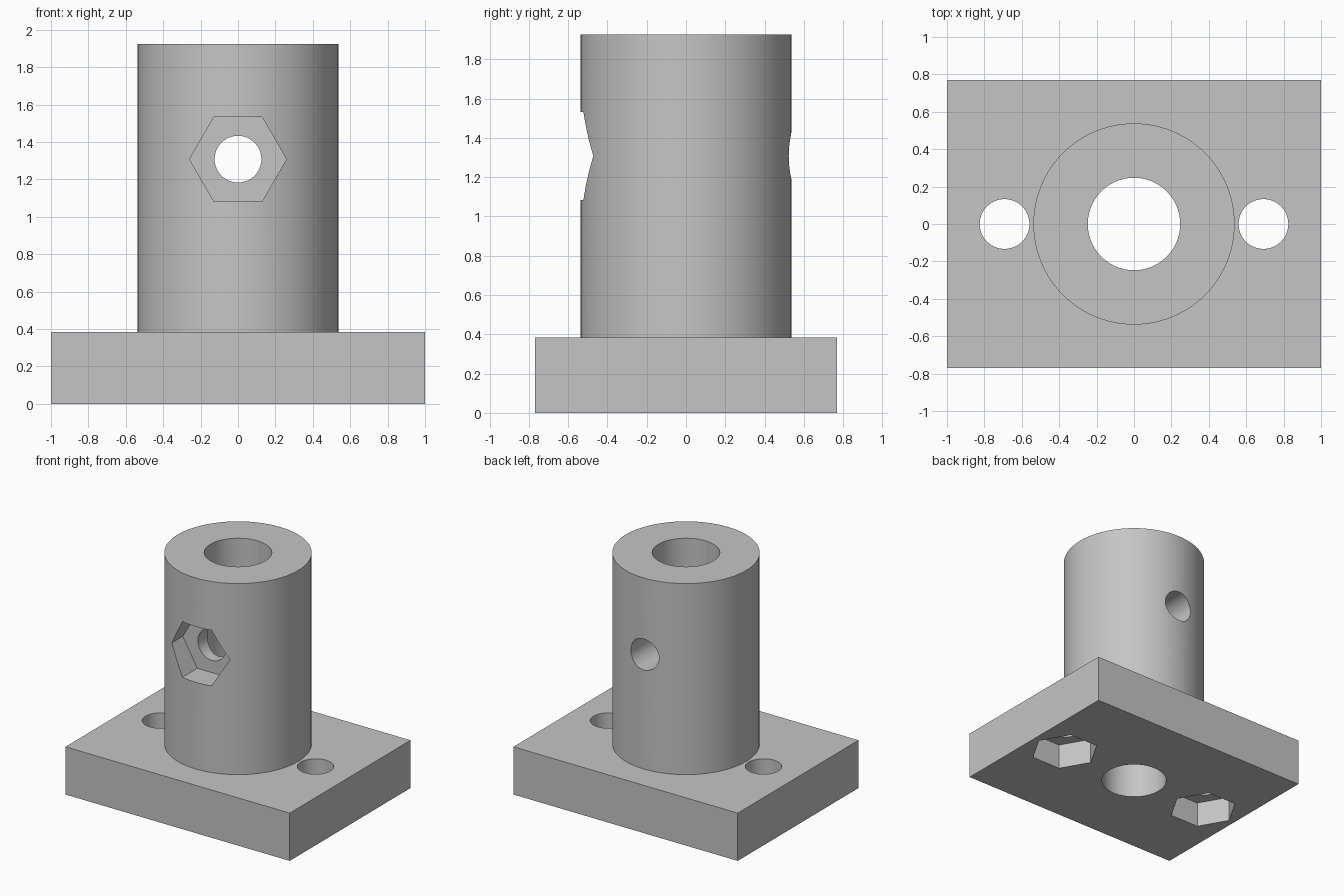
import bpy
import math

# Main dimensions
PLATE_X, PLATE_Y, PLATE_Z = 2.0, 1.538, 0.385
HEIGHT = 1.925
COLUMN_R, BORE_R = 0.538, 0.247
BOLT_X, BOLT_R = 0.692, 0.133
CROSS_Z, CROSS_R = 1.308, 0.125
NUT_R, NUT_DEPTH = 0.259, 0.205

default_cube = bpy.data.objects.get("Cube")
if default_cube:
    bpy.data.objects.remove(default_cube, do_unlink=True)

grey = bpy.data.materials.new("plain grey")
grey.use_nodes = True
colour = (0.56, 0.56, 0.56, 1.0)
grey.diffuse_color = colour
grey.node_tree.nodes["Principled BSDF"].inputs["Base Color"].default_value = colour


def prism(name, radius, start, end, sides=96, axis="Z"):
    """Round or hexagonal bar between two points on a straight axis."""
    middle = [(a + b) / 2 for a, b in zip(start, end)]
    turn = (math.pi / 2, 0, 0) if axis == "Y" else (0, 0, 0)
    # The first corner lies on +y, so hexagons are spun to point along x
    bpy.ops.mesh.primitive_cylinder_add(vertices=sides, radius=radius,
                                        depth=math.dist(start, end))
    ob = bpy.context.object
    ob.name = name
    ob.rotation_euler = (0, 0, math.pi / 2)
    bpy.ops.object.transform_apply(location=False, rotation=True, scale=False)
    ob.rotation_euler = turn
    ob.location = middle
    return ob


def combine(body, tool, operation):
    """Apply a boolean and throw the tool away."""
    tool.hide_render = True
    mod = body.modifiers.new(tool.name, "BOOLEAN")
    mod.operation = operation
    mod.solver = "EXACT"
    mod.object = tool
    bpy.context.view_layer.objects.active = body
    bpy.ops.object.modifier_apply(modifier=mod.name)
    bpy.data.objects.remove(tool, do_unlink=True)


# Flanged plate with the column fused on top
bpy.ops.mesh.primitive_cube_add(size=1, location=(0, 0, PLATE_Z / 2))
body = bpy.context.object
body.name = "flanged_column"
body.scale = (PLATE_X, PLATE_Y, PLATE_Z)
bpy.ops.object.transform_apply(location=True, rotation=False, scale=True)
combine(body, prism("column", COLUMN_R, (0, 0, PLATE_Z / 2), (0, 0, HEIGHT)), "UNION")

# Central bore
combine(body, prism("bore", BORE_R, (0, 0, -1), (0, 0, 3)), "DIFFERENCE")

# Bolt holes with nut pockets underneath
for side in (-1, 1):
    x = side * BOLT_X
    combine(body, prism("bolt_hole", BOLT_R, (x, 0, -1), (x, 0, 1), 64), "DIFFERENCE")
    combine(body, prism("nut_pocket", NUT_R, (x, 0, -1), (x, 0, NUT_DEPTH), 6), "DIFFERENCE")

# Cross hole through the column with a nut pocket at the front
combine(body, prism("cross_hole", CROSS_R, (0, -1, CROSS_Z), (0, 1, CROSS_Z), 64, "Y"),
        "DIFFERENCE")
combine(body, prism("front_pocket", NUT_R, (0, -1, CROSS_Z),
                    (0, NUT_DEPTH - COLUMN_R, CROSS_Z), 6, "Y"), "DIFFERENCE")

# Colour and shading
body.data.materials.clear()
body.data.materials.append(grey)
bpy.ops.object.select_all(action="DESELECT")
body.select_set(True)
bpy.context.view_layer.objects.active = body
bpy.ops.object.shade_smooth_by_angle(angle=math.radians(30))
